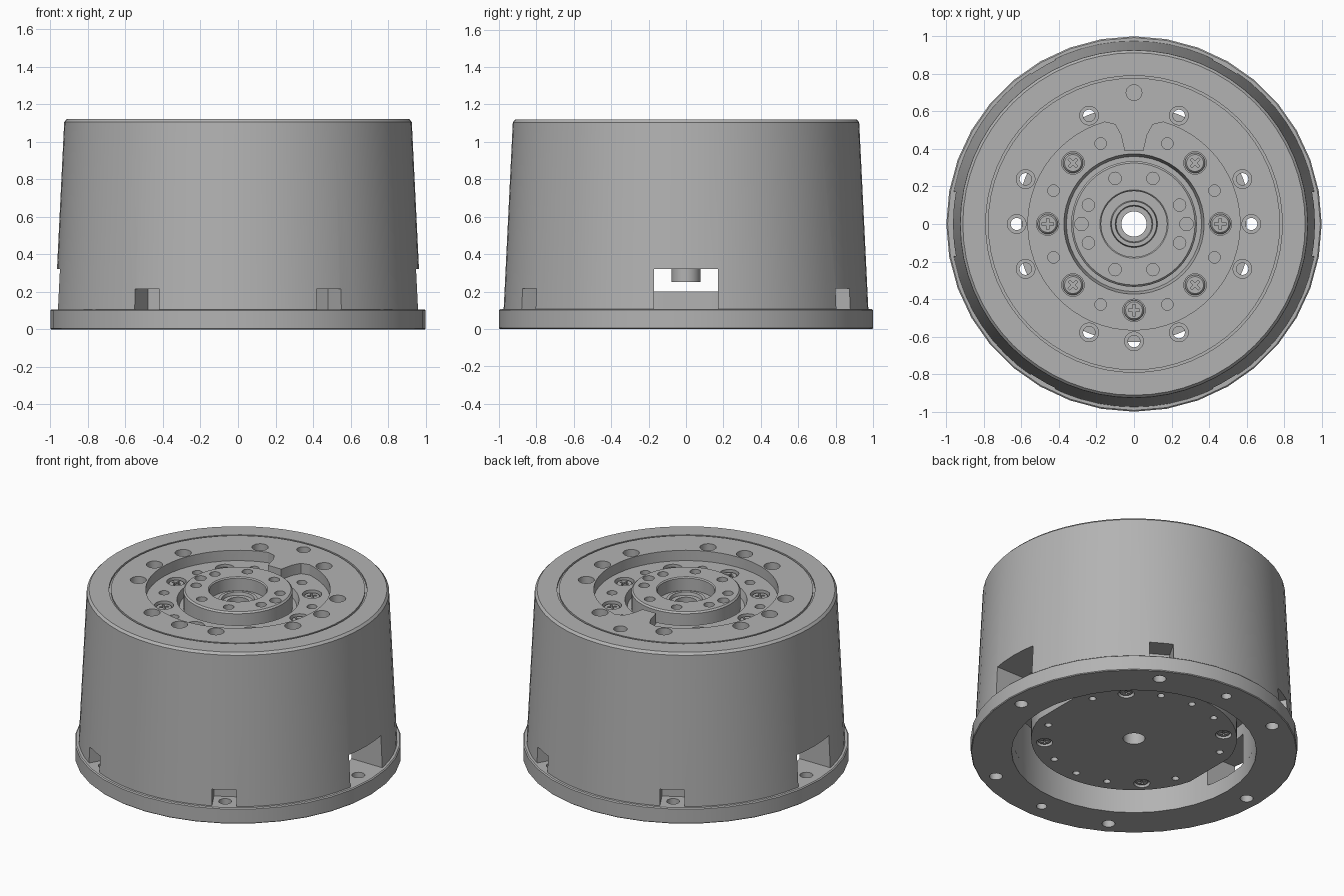
import bpy, bmesh, math
from mathutils import Matrix, Vector

cube = bpy.data.objects.get("Cube")
if cube:
    bpy.data.objects.remove(cube, do_unlink=True)

grey = bpy.data.materials.new("machined_grey")
grey.use_nodes = True
colour = (0.45, 0.45, 0.45, 1)
grey.diffuse_color = colour
grey.node_tree.nodes["Principled BSDF"].inputs["Base Color"].default_value = colour


def polar(radius, degrees):
    a = math.radians(degrees)
    return Vector((radius * math.cos(a), radius * math.sin(a), 0))


def lathe(bm, profile, sides=24, loc=(0, 0, 0), closed=False):
    """Spin (radius, z) points about the vertical; radius 0 makes a pole."""
    rings = []
    for r, z in profile:
        count = sides if r > 0 else 1
        rings.append([bm.verts.new(polar(r, 360 * i / sides) + Vector(loc) + Vector((0, 0, z)))
                      for i in range(count)])
    pairs = list(zip(rings, rings[1:]))
    if closed:
        pairs.append((rings[-1], rings[0]))
    for a, b in pairs:
        for i in range(sides):
            j = (i + 1) % sides
            corners = [a[i % len(a)], a[j % len(a)], b[j % len(b)], b[i % len(b)]]
            bm.faces.new(list(dict.fromkeys(corners)))


def cylinder(bm, r, low, high, loc=(0, 0, 0), sides=20):
    lathe(bm, [(0, low), (r, low), (r, high), (0, high)], sides, loc)


def box(bm, size, centre, turn=0):
    m = (Matrix.Rotation(math.radians(turn), 4, 'Z') @ Matrix.Translation(centre)
         @ Matrix.Diagonal((*size, 1)))
    bmesh.ops.create_cube(bm, size=1, matrix=m)


def prism(bm, outline, low, high):
    face = bm.faces.new([bm.verts.new((x, y, low)) for x, y in outline])
    up = bmesh.ops.extrude_face_region(bm, geom=[face])
    for v in up["geom"]:
        if isinstance(v, bmesh.types.BMVert):
            v.co.z = high


def make(name, bm):
    bmesh.ops.recalc_face_normals(bm, faces=bm.faces)
    mesh = bpy.data.meshes.new(name)
    bm.to_mesh(mesh)
    bm.free()
    mesh.materials.append(grey)
    obj = bpy.data.objects.new(name, mesh)
    bpy.context.collection.objects.link(obj)
    return obj


def cut(target, bm):
    """Subtract everything in bm from the target and apply at once."""
    cutter = make("cutter", bm)
    cutter.hide_render = True
    mod = target.modifiers.new("cut", 'BOOLEAN')
    mod.operation, mod.solver, mod.object = 'DIFFERENCE', 'EXACT', cutter
    graph = bpy.context.evaluated_depsgraph_get()
    mesh = bpy.data.meshes.new_from_object(target.evaluated_get(graph))
    target.modifiers.clear()
    target.data = mesh
    mesh.materials.clear()
    mesh.materials.append(grey)
    bpy.data.objects.remove(cutter, do_unlink=True)


def smooth(obj):
    bpy.ops.object.select_all(action='DESELECT')
    obj.select_set(True)
    bpy.context.view_layer.objects.active = obj
    bpy.ops.object.shade_smooth_by_angle(angle=math.radians(25))


TOP, FLOOR, CEILING = 1.12, 1.05, 0.4
eighths = [22.5 + 45 * k for k in range(8)]

# Mounting flange
bm = bmesh.new()
lathe(bm, [(0.75, 0), (0.995, 0), (1, 0.005), (1, 0.1), (0.993, 0.106), (0.75, 0.106)],
      36, closed=True)
flange = make("mounting_flange", bm)
bm = bmesh.new()
for k in range(6):
    cylinder(bm, 0.04, -0.05, 0.15, polar(0.9, 60 * k))
for a in (90, 270):
    cylinder(bm, 0.032, -0.05, 0.15, polar(0.88, a))
cut(flange, bm)

# Tapered housing with a thin groove in its top
bm = bmesh.new()
lathe(bm, [(0, CEILING), (0.75, CEILING), (0.75, 0.104), (0.975, 0.104), (0.926, 1.105),
           (0.912, TOP), (0.79, TOP), (0.79, 1.108), (0.778, 1.108), (0.778, TOP), (0, TOP)], 64)
housing = make("housing", bm)

# Top pocket, leaving a tongue at the back
bm = bmesh.new()
tongue = [(0.10, 0.53), (0.07, 0.475), (0.05, 0.39)]
outline = [tuple(polar(0.565, 106 + 328 * i / 56).xy) for i in range(57)]
outline += tongue + [(-x, y) for x, y in reversed(tongue)]
prism(bm, outline, FLOOR, 1.3)
cut(housing, bm)

# Seat and bore for the hub
bm = bmesh.new()
lathe(bm, [(0, 0.3), (0.09, 0.3), (0.09, 1.0), (0.36, 1.0), (0.375, FLOOR + 0.004),
           (0.375, 1.3), (0, 1.3)], 48)
cut(housing, bm)

# Holes in the top ring and the pocket floor
bm = bmesh.new()
for a in eighths + [0, 180, 270]:
    lathe(bm, [(0, 0.3), (0.032, 0.3), (0.032, 1.03), (0.05, 1.03), (0.05, 1.3), (0, 1.3)],
          20, polar(0.625, a))
cylinder(bm, 0.042, 0.3, 1.3, polar(0.7, 90))
for a in eighths:
    cylinder(bm, 0.031, 0.97, 1.08, polar(0.464, a))
screw_angles = [45 * k for k in range(8) if k != 2]
for a in screw_angles:
    cylinder(bm, 0.06, 1.01, 1.08, polar(0.46, a))
cut(housing, bm)

# Two side windows and four bolt pockets round the foot
bm = bmesh.new()
for a in (0, 180):
    box(bm, (0.5, 0.34, 0.3), (0.94, 0, 0.17), a)
for a in (60, 120, 240, 300):
    box(bm, (0.4, 0.15, 0.2), (1.03, 0, 0.115), a)
cut(housing, bm)

# Output hub with hollow shaft
bm = bmesh.new()
lathe(bm, [(0.067, 0.25), (0.077, 0.25), (0.077, 0.99), (0.335, 0.99), (0.335, 1.11),
           (0.325, TOP), (0.182, TOP), (0.175, 1.113), (0.175, 1.03), (0.125, 1.03),
           (0.12, 1.055), (0.1, 1.055), (0.095, 1.035), (0.067, 1.035)], 48, closed=True)
hub = make("output_hub", bm)
bm = bmesh.new()
for a in eighths:
    cylinder(bm, 0.033, 1.04, 1.3, polar(0.263, a))
for a in (0, 180):
    cylinder(bm, 0.036, 1.06, 1.3, polar(0.28, a))
cut(hub, bm)

# Base plate with two flat sides
bm = bmesh.new()
lathe(bm, [(0.067, 0.09), (0.63, 0.09), (0.63, 0.2), (0.067, 0.2)], 64, closed=True)
for v in bm.verts:
    v.co.x = max(-0.6, min(0.6, v.co.x))
plate = make("base_plate", bm)
bm = bmesh.new()
for k in range(16):
    if k % 4 == 2:
        cylinder(bm, 0.05, 0.0, 0.12, polar(0.55, 22.5 * k))
    elif k % 8:
        cylinder(bm, 0.022, 0.0, 0.15, polar(0.55, 22.5 * k))
cut(plate, bm)

# Posts holding the base plate
bm = bmesh.new()
for a in (45, 135, 225, 315):
    cylinder(bm, 0.06, 0.195, CEILING + 0.01, polar(0.55, a))
posts = make("plate_posts", bm)

# Cross-head screws, above in the pocket and below in the plate
bm = bmesh.new()
lathe(bm, [(0, 0), (0.054, 0), (0.054, 0.02), (0.045, 0.03), (0, 0.03)], 20)
screw = make("pocket_screw", bm)
bm = bmesh.new()
prism(bm, [(s * x, s * y) for s in (1, -1) for x, y in
           [(0.03, -0.007), (0.03, 0.007), (0.007, 0.007), (0.007, 0.03), (-0.007, 0.03),
            (-0.007, 0.007)]], 0.014, 0.05)
cut(screw, bm)
for obj in (flange, housing, hub, plate, posts, screw):
    smooth(obj)
screw.location = polar(0.46, screw_angles[0]) + Vector((0, 0, 1.008))


def copy_screw(name, loc, turn, flip=0.0, scale=1.0):
    obj = bpy.data.objects.new(name, screw.data)
    obj.location = loc
    obj.rotation_euler = (flip, 0, math.radians(turn))
    obj.scale = (scale, scale, scale)
    bpy.context.collection.objects.link(obj)


for a in screw_angles[1:]:
    copy_screw("pocket_screw", polar(0.46, a) + Vector((0, 0, 1.008)), a)
for a in (45, 135, 225, 315):
    copy_screw("plate_screw", polar(0.55, a) + Vector((0, 0, 0.122)), a, math.pi, 0.8)
